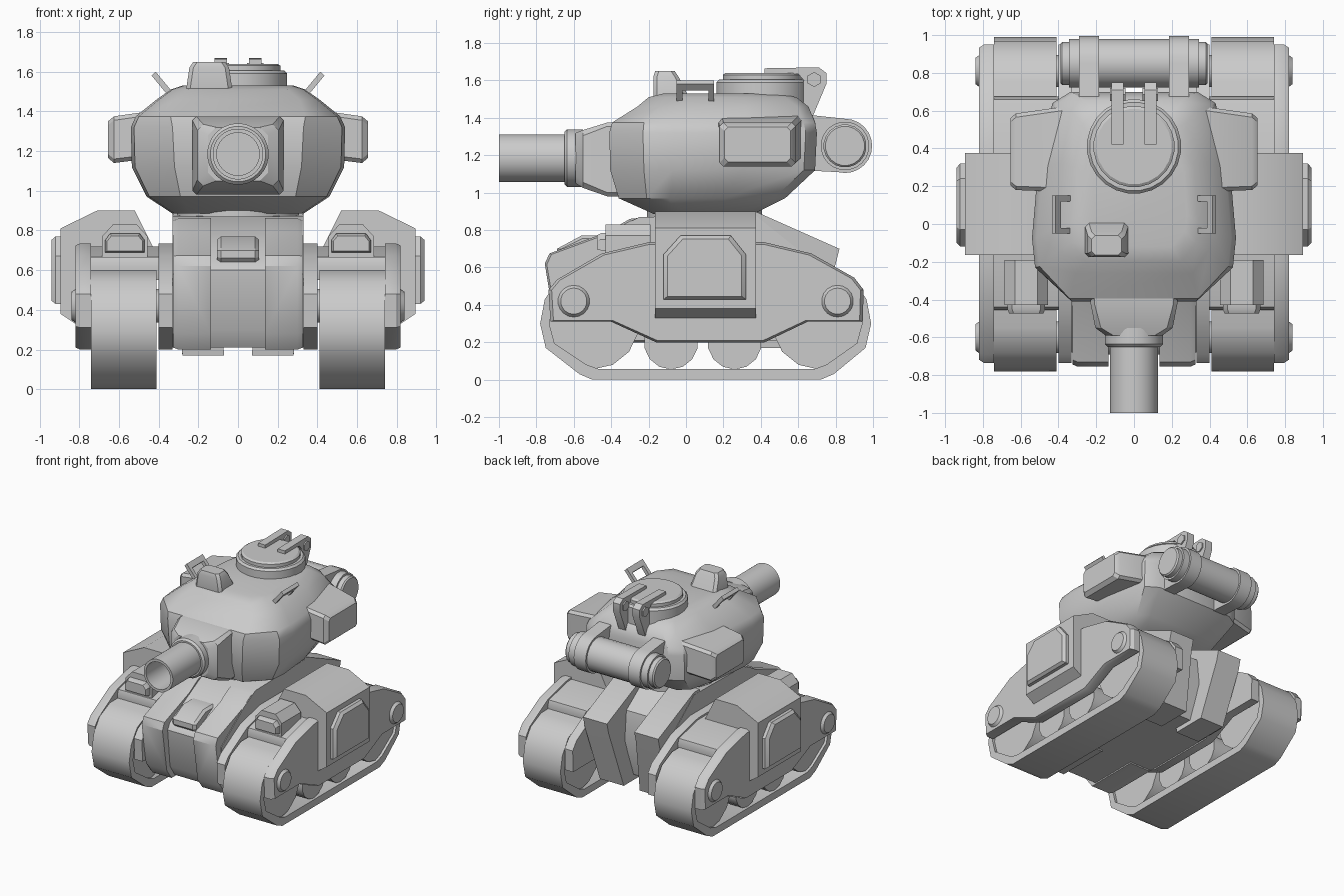
import bpy, bmesh, math

if "Cube" in bpy.data.objects:
    bpy.data.objects.remove(bpy.data.objects["Cube"])

def finish(name, bm, angle):
    bmesh.ops.recalc_face_normals(bm, faces=bm.faces)
    me = bpy.data.meshes.new(name)
    bm.to_mesh(me)
    bm.free()
    for p in me.polygons:
        p.use_smooth = True
    me.set_sharp_from_angle(angle=math.radians(angle))
    ob = bpy.data.objects.new(name, me)
    bpy.context.collection.objects.link(ob)
    return ob

def mirror(ob):
    m = ob.modifiers.new("Mirror", 'MIRROR')
    m.use_axis = (True, False, False)
    return ob

def loft(name, rings, closed=False, angle=32):
    """Skin a list of equal-length point rings; closed joins last to first."""
    bm = bmesh.new()
    vs = [[bm.verts.new(p) for p in r] for r in rings]
    n = len(vs[0])
    pairs = list(zip(vs, vs[1:])) + ([(vs[-1], vs[0])] if closed else [])
    for a, b in pairs:
        for i in range(n):
            j = (i + 1) % n
            bm.faces.new((a[i], a[j], b[j], b[i]))
    if not closed:
        bm.faces.new(vs[0])
        bm.faces.new(vs[-1])
    return finish(name, bm, angle)

def layers_x(name, layers):
    """Skin (x, yz-profile) layers."""
    return loft(name, [[(x, y, z) for y, z in p] for x, p in layers])

def prism_x(name, pts, x0, x1):
    return layers_x(name, [(x0, pts), (x1, pts)])

def scaled(pts, cy, cz, sy, sz):
    return [(cy + (y - cy) * sy, cz + (z - cz) * sz) for y, z in pts]

def lathe(name, axis, c, prof, n=24):
    """Revolve (position, radius) pairs round an axis through c."""
    rings = []
    for t, r in prof:
        ring = []
        for i in range(n):
            a = 2 * math.pi * (i + 0.5) / n
            u, v = c[0] + r * math.cos(a), c[1] + r * math.sin(a)
            ring.append({'x': (t, u, v), 'y': (u, t, v), 'z': (u, v, t)}[axis])
        rings.append(ring)
    return loft(name, rings)

def cut_rect(a0, a1, b0, b1, c):
    """Corner-cut rectangle in two dimensions."""
    return [(a0 + c, b0), (a1 - c, b0), (a1, b0 + c), (a1, b1 - c),
            (a1 - c, b1), (a0 + c, b1), (a0, b1 - c), (a0, b0 + c)]

def layers_y(name, layers):
    """Skin (y, xz-profile) layers."""
    return loft(name, [[(x, y, z) for x, z in p] for y, p in layers])

# Track belts
belt = [(-.5, 0), (-.57, .03), (-.75, .17), (-.78, .3), (-.755, .43), (-.68, .54), (-.55, .6),
        (.76, .6), (.89, .54), (.965, .43), (.99, .3), (.96, .17), (.79, .03), (.72, 0)]
inner = scaled(belt, .105, .3, .945, .81)
mirror(loft("track_belt", [[(x, y, z) for y, z in p] for p, x in
       ((belt, .41), (belt, .74), (inner, .74), (inner, .41))], closed=True, angle=50))

# Road wheels
for i, (y, z, r) in enumerate([(-.5, .305, .25), (-.08, .2, .145), (.26, .2, .145), (.71, .305, .25)]):
    mirror(lathe(f"road_wheel_{i}", 'x', (y, z), [(.43, r), (.72, r)], 14))

# Track side plates with hubs
plate = [(-.4, .31), (-.725, .31), (-.735, .48), (-.69, .535), (-.45, .675), (-.2, .735), (.42, .735),
         (.67, .675), (.9, .545), (.95, .48), (.945, .31), (.65, .31), (.42, .2), (-.16, .2)]
mirror(layers_x("outer_side_plate", [(.742, plate), (.795, plate), (.82, scaled(plate, .1, .46, .98, .96))]))
mirror(prism_x("inner_side_plate", plate, .33, .4))
for nm, y in (("front", -.6), ("rear", .81)):
    mirror(lathe(nm + "_hub", 'x', (y, .42), [(.33, .085), (.82, .085), (.84, .07)], 18))

# Fenders between the plates
mirror(prism_x("fender", [(-.44, .55), (-.455, .62), (-.44, .665), (-.2, .72), (.42, .72),
                          (.66, .665), (.675, .62), (.66, .55)], .39, .743))

# Side armour boxes with a raised panel
armour = [(.42, .7), (.52, .9), (.71, .9), (.895, .81), (.895, .38), (.82, .33), (.72, .33)]
mirror(layers_y("side_armour", [(-.165, armour), (.375, armour)]))
panel = [(-.12, .43), (-.12, .67), (-.03, .77), (.24, .77), (.32, .67), (.32, .43)]
mirror(layers_x("armour_panel", [(.88, panel), (.92, panel), (.94, scaled(panel, .1, .59, .9, .9))]))

# Hull core and the heavy blocks either side of it
prism_x("hull_core", [(-.69, .6), (-.66, .3), (-.6, .21), (.55, .21), (.62, .5), (.58, .72),
                      (.37, .87), (-.25, .87), (-.66, .65)], -.16, .16)
mirror(prism_x("hull_side", [(-.68, .58), (-.64, .28), (-.58, .21), (.6, .21), (.72, .6),
                             (.37, .88), (-.25, .87), (-.4, .79)], .14, .33))
front = [(-.755, .62), (-.73, .675), (-.42, .79), (-.3, .86), (-.2, .87), (-.2, .2), (-.64, .2), (-.7, .28)]
mirror(layers_x("front_hull_block", [(.135, front), (.3, front), (.325, scaled(front, -.2, .5, .98, .97))]))
rear = [(.3, .9), (.37, .9), (.82, .7), (.8, .62), (.68, .17), (.4, .17)]
mirror(loft("rear_hull_block", [[(x0 - (.05 if z < .3 else 0) + .02, y, z) for y, z in rear]
                                for x0 in (.1, .31)]))
lathe("turret_ring", 'z', (0, .1), [(.84, .31), (.93, .31)], 24)

# Pad lying on the sloped nose
pad = [(-.67, .64), (-.69, .66), (-.69, .7), (-.56, .77), (-.44, .77), (-.44, .7)]
layers_x("nose_box", [(-.105, scaled(pad, -.5, .69, .9, .8)), (-.085, pad), (.085, pad),
                      (.105, scaled(pad, -.5, .69, .9, .8))])

# Headlights with a lens on each fender
lamp = [(.455, .64), (.455, .77), (.51, .83), (.63, .83), (.685, .77), (.685, .64)]
lens = [(.47, .69), (.47, .75), (.495, .785), (.645, .785), (.67, .75), (.67, .69)]
mirror(layers_y("headlight", [(-.43, lamp), (-.19, lamp)]))
mirror(layers_y("headlight_lens", [(-.42, lens), (-.45, lens), (-.475, scaled(lens, .57, .725, .9, .8))]))

# Turret: corner-cut outlines stacked upward
def outline(z, yf, yb, w, wf, cut):
    half = [(wf, yf), (w * .97, yf + cut), (w, yf + cut + (yb - yf) * .14),
            (.94 * w, yf + (yb - yf) * .64), (.8 * w, yb - .06), (.62 * w, yb)]
    return [(x, y, z) for x, y in half] + [(-x, y, z) for x, y in reversed(half)]

loft("turret", [outline(*r) for r in [
    (.885, -.17, .36, .33, .24, .1), (.97, -.36, .53, .46, .29, .15), (1.12, -.405, .69, .535, .32, .18),
    (1.32, -.41, .70, .54, .33, .18), (1.375, -.395, .69, .515, .34, .17),
    (1.46, -.26, .655, .41, .31, .12), (1.51, -.2, .59, .34, .25, .1), (1.53, -.12, .5, .28, .2, .08)]])

# Gun mantlet and hollow barrel
layers_y("mantlet", [(-.36, cut_rect(-.23, .23, .98, 1.375, .02)), (-.42, cut_rect(-.23, .23, .98, 1.375, .02)),
                     (-.55, cut_rect(-.205, .205, 1.025, 1.335, .03)),
                     (-.59, cut_rect(-.15, .15, 1.05, 1.32, .04))])
lathe("barrel_collar", 'y', (0, 1.185), [(-.55, .155), (-.635, .155), (-.65, .14), (-.65, .12)], 28)
lathe("barrel", 'y', (0, 1.185), [(-.6, .128), (-1, .128), (-1, .108), (-.7, .108)], 28)

# Turret side pods
mirror(layers_x("turret_side_pod", [(.38, cut_rect(.17, .62, 1.17, 1.41, .02)),
                                    (.625, cut_rect(.18, .585, 1.14, 1.375, .02)),
                                    (.655, cut_rect(.205, .56, 1.165, 1.35, .02))]))

# Hatch
lathe("hatch", 'z', (0, .41), [(1.46, .25), (1.59, .25), (1.605, .235), (1.605, .215),
                               (1.63, .215), (1.64, .2)], 24)

# Hatch hinge arms and bolts
arm = [(.42, 1.635), (.42, 1.665), (.71, 1.67), (.75, 1.64), (.75, 1.58), (.67, 1.39),
       (.6, 1.42), (.63, 1.6), (.6, 1.635)]
mirror(prism_x("hatch_hinge", arm, .055, .118))
mirror(lathe("hinge_bolt", 'x', (.685, 1.605), [(.045, .04), (.128, .04)], 6))

# Periscope box on the turret roof
loft("periscope", [[(x, y, z) for x, y in cut_rect(-.145 - w, -.145 + w, y0, y1, .02)]
                   for w, y0, y1, z in [(.122, -.17, .04, 1.46), (.115, -.175, .01, 1.52),
                                        (.1, -.175, -.04, 1.62), (.08, -.165, -.06, 1.65)]])

# Tilted grab handles: a flat U leaning outward
u = [(-.05, 0), (-.05, 1), (.15, 1), (.15, 0), (.12, 0), (.12, .7), (-.02, .7), (-.02, 0)]
mirror(loft("grab_handle", [[(.33 + .095 * t + d, y, 1.475 + .115 * t - d) for y, t in u]
                            for d in (-.01, .01)]))

# Rear stowage drum with end caps and straps
lathe("rear_drum", 'x', (.85, 1.25), [(-.39, .105), (-.38, .115), (-.345, .115), (-.345, .13), (.345, .13),
                                      (.345, .115), (.38, .115), (.39, .105)], 20)
arc = [(.85 + .145 * math.cos(math.radians(a)), 1.25 + .145 * math.sin(math.radians(a)))
       for a in range(-105, 91, 15)]
mirror(prism_x("drum_strap", arc + [(.62, 1.42), (.62, 1.12)], .185, .29))
